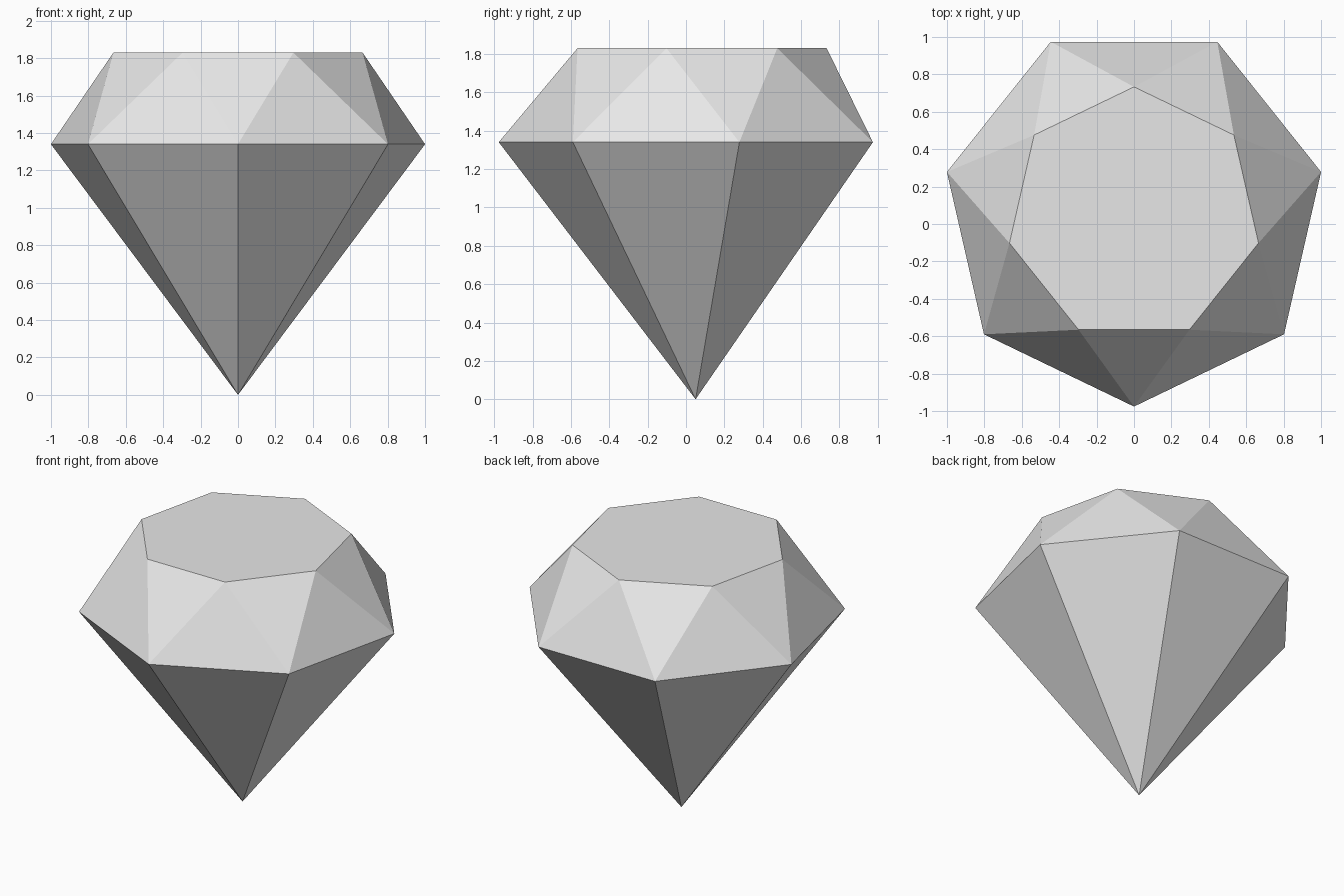
import bpy
import bmesh
from math import sin, cos, pi

cube = bpy.data.objects.get("Cube")
if cube:
    bpy.data.objects.remove(cube, do_unlink=True)

SIDES = 7
CENTRE_Y = 0.05

# Single grey stone colour
grey = bpy.data.materials.new("stone_grey")
grey.use_nodes = True
colour = (0.8, 0.8, 0.8, 1.0)
grey.diffuse_color = colour
grey.node_tree.nodes["Principled BSDF"].inputs["Base Color"].default_value = colour

bm = bmesh.new()


def ring(radius, z, turn):
    """Seven-sided ring whose first corner points to the front, turned by part of a step."""
    angles = [-pi / 2 + (i + turn) * 2 * pi / SIDES for i in range(SIDES)]
    return [bm.verts.new((radius * cos(a), CENTRE_Y + radius * sin(a), z)) for a in angles]


girdle = ring(1.026, 1.34, 0)
table = ring(0.683, 1.83, 0.5)
tip = bm.verts.new((0, CENTRE_Y, 0))

# Flat table, crown triangles and pavilion facets
bm.faces.new(table)
for i in range(SIDES):
    j = (i + 1) % SIDES
    bm.faces.new((girdle[i], girdle[j], table[i]))
    bm.faces.new((table[i], girdle[j], table[j]))
    bm.faces.new((girdle[j], girdle[i], tip))
bmesh.ops.recalc_face_normals(bm, faces=bm.faces)

mesh = bpy.data.meshes.new("cut_gem")
bm.to_mesh(mesh)
bm.free()
mesh.materials.append(grey)
gem = bpy.data.objects.new("cut_gem", mesh)
bpy.context.collection.objects.link(gem)
